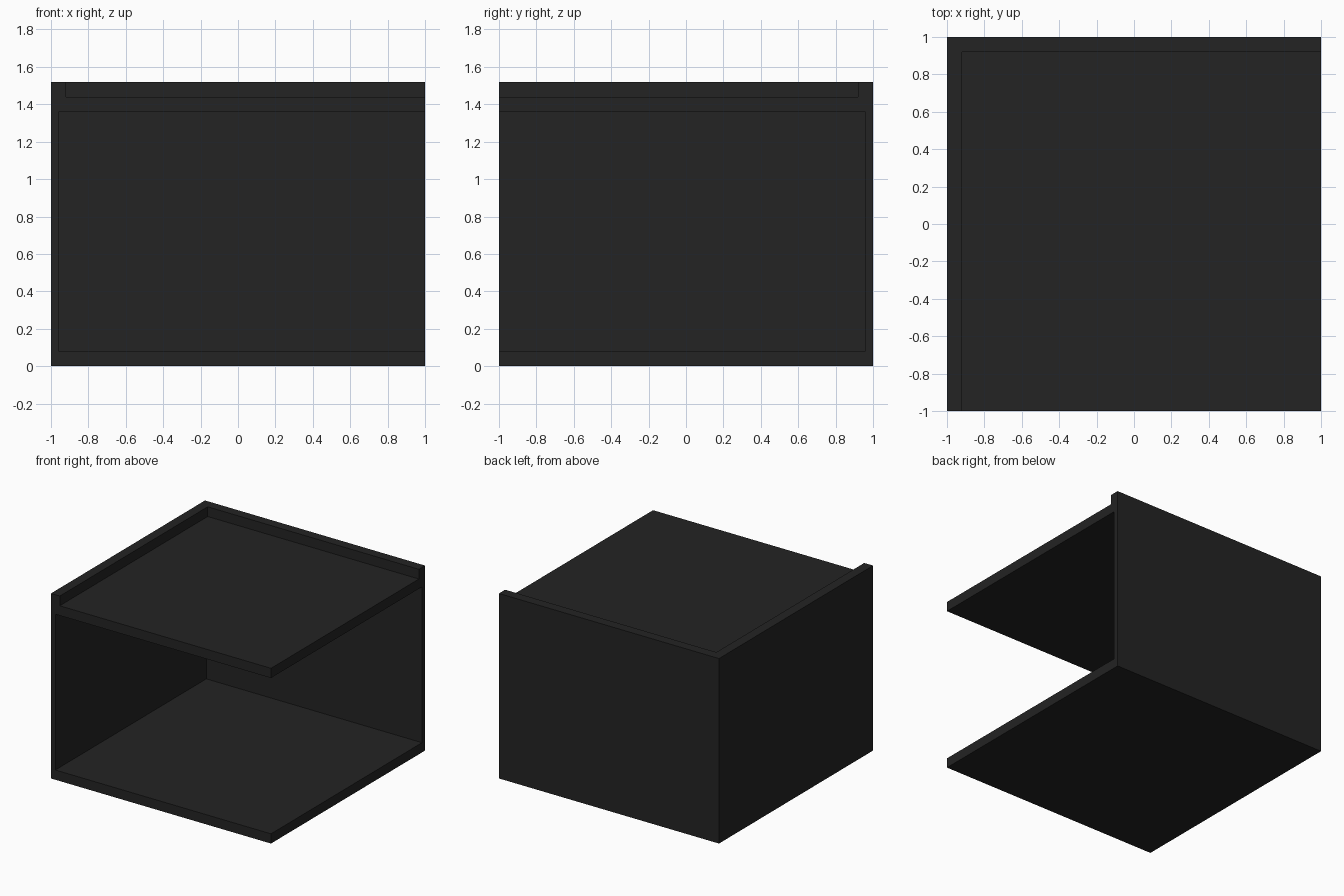
import bpy
import bmesh
from mathutils import Vector

cube = bpy.data.objects.get("Cube")
if cube:
    bpy.data.objects.remove(cube, do_unlink=True)

# Main dimensions
HEIGHT = 1.52
BOARD = 0.08          # floor, shelf and rim thickness
WALL = 0.04           # wall thickness between floor and shelf
SHELF_Z = 1.36        # underside of the shelf
OVER = 0.2            # how far cutters reach past the open sides

charcoal = bpy.data.materials.new("charcoal")
charcoal.use_nodes = True
colour = (0.017, 0.017, 0.017, 1.0)
charcoal.diffuse_color = colour
bsdf = charcoal.node_tree.nodes["Principled BSDF"]
bsdf.inputs["Base Color"].default_value = colour
bsdf.inputs["Roughness"].default_value = 0.8


def box(name, lo, hi):
    """Box between two opposite corners."""
    lo, hi = Vector(lo), Vector(hi)
    bm = bmesh.new()
    bmesh.ops.create_cube(bm, size=1.0)
    for v in bm.verts:
        v.co = (lo + hi) / 2 + v.co * (hi - lo)
    mesh = bpy.data.meshes.new(name)
    bm.to_mesh(mesh)
    bm.free()
    mesh.materials.append(charcoal)
    obj = bpy.data.objects.new(name, mesh)
    bpy.context.collection.objects.link(obj)
    return obj


def carve(target, name, lo, hi):
    """Cut a box-shaped recess out of the target."""
    cutter = box(name, lo, hi)
    cutter.hide_render = True
    mod = target.modifiers.new(name, 'BOOLEAN')
    mod.operation = 'DIFFERENCE'
    mod.solver = 'EXACT'
    mod.object = cutter
    bpy.context.view_layer.objects.active = target
    bpy.ops.object.modifier_apply(modifier=mod.name)
    bpy.data.objects.remove(cutter, do_unlink=True)


# Solid block, open towards the front and the +x side
shell = box("open_corner_shelf", (-1, -1, 0), (1, 1, HEIGHT))

# Compartment between floor and shelf, leaving two thin walls
carve(shell, "compartment",
      (-1 + WALL, -1 - OVER, BOARD), (1 + OVER, 1 - WALL, SHELF_Z))

# Shallow tray on top, leaving a thicker raised rim
carve(shell, "top_tray",
      (-1 + BOARD, -1 - OVER, SHELF_Z + BOARD), (1 + OVER, 1 - BOARD, HEIGHT + OVER))
